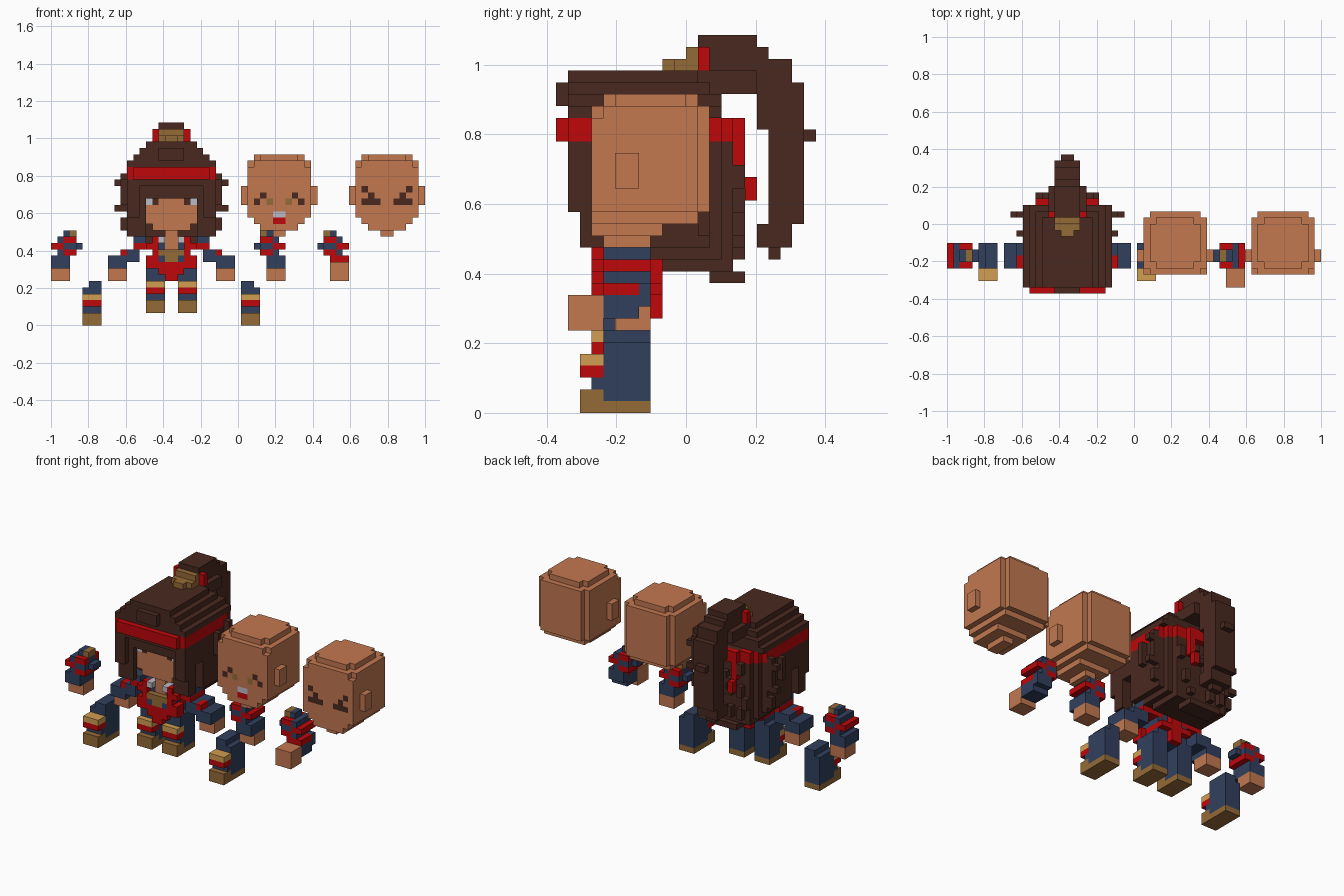
import bpy, bmesh, random
from mathutils import Vector

cube = bpy.data.objects.get("Cube")
if cube:
    bpy.data.objects.remove(cube)

UNIT = 2 / 59
random.seed(4)
COLOURS = {
    "hair brown": (.066, .022, .014),
    "skin": (.54, .188, .08),
    "red": (.52, .002, .003),
    "navy": (.031, .051, .111),
    "leather": (.3, .145, .038),
    "gold": (.64, .34, .085),
    "pale grey": (.5, .5, .56),
}
MATERIALS = []
for label, rgb in COLOURS.items():
    mat = bpy.data.materials.new(label)
    mat.use_nodes = True
    mat.diffuse_color = (*rgb, 1)
    mat.node_tree.nodes["Principled BSDF"].inputs["Base Color"].default_value = (*rgb, 1)
    MATERIALS.append(mat)
HAIR, SKIN, RED, NAVY, LEATHER, GOLD, GREY = range(len(MATERIALS))


class Part:
    """A block-built part: filled boxes on a grid, turned into its outer skin."""

    def __init__(self, name, origin, side=1):
        self.name, self.origin, self.side, self.cells = name, origin, side, {}

    def fill(self, colour, x, y, z, mirror=False):
        for i in range(*x):
            for j in range(*y):
                for k in range(*z):
                    self.cells[(i, j, k)] = colour
                    if mirror:
                        self.cells[(-i - 1, j, k)] = colour

    def both(self, colour, x, y, z):
        self.fill(colour, x, y, z, mirror=True)

    def build(self):
        bm = bmesh.new()
        for cell, colour in self.cells.items():
            for axis in range(3):
                for sign in (0, 1):
                    near = list(cell)
                    near[axis] += 2 * sign - 1
                    if tuple(near) in self.cells:
                        continue
                    a, b = (axis + 1) % 3, (axis + 2) % 3
                    loop = []
                    for da, db in ((0, 0), (1, 0), (1, 1), (0, 1)):
                        p = list(cell)
                        p[axis] += sign
                        p[a] += da
                        p[b] += db
                        x = self.origin + self.side * p[0] - 29.5
                        loop.append(bm.verts.new(Vector((x, p[1] - 11, p[2])) * UNIT))
                    if (sign == 0) != (self.side < 0):
                        loop.reverse()
                    bm.faces.new(loop).material_index = colour
        bmesh.ops.remove_doubles(bm, verts=bm.verts, dist=UNIT / 100)
        bmesh.ops.dissolve_limit(bm, angle_limit=.01, verts=bm.verts, edges=bm.edges,
                                 delimit={'MATERIAL', 'NORMAL'})
        mesh = bpy.data.meshes.new(self.name)
        for mat in MATERIALS:
            mesh.materials.append(mat)
        bm.to_mesh(mesh)
        bm.free()
        bpy.context.collection.objects.link(bpy.data.objects.new(self.name, mesh))


def head(name, origin):
    part = Part(name, origin)
    # Block with a rounded top and back, stepped jaw, neck and ears
    part.both(SKIN, x=(0, 5), y=(3, 12), z=(17, 25))
    part.both(SKIN, x=(0, 4), y=(12, 13), z=(17, 25))
    part.both(SKIN, x=(0, 5), y=(4, 12), z=(25, 26))
    part.both(SKIN, x=(0, 4), y=(3, 13), z=(25, 26))
    part.both(SKIN, x=(0, 4), y=(5, 11), z=(26, 27))
    part.both(SKIN, x=(0, 3), y=(4, 12), z=(26, 27))
    part.both(SKIN, x=(0, 4), y=(3, 12), z=(16, 17))
    part.both(SKIN, x=(0, 3), y=(3, 9), z=(15, 16))
    part.both(SKIN, x=(0, 1), y=(4, 8), z=(14, 15))
    part.both(SKIN, x=(5, 6), y=(5, 7), z=(19, 22))
    return part


def leg(name, origin, side, lift, front):
    part = Part(name, origin, side)
    # Trouser leg, boot and shin bands
    part.fill(NAVY, x=(0, 3), y=(front + 2, 8), z=(lift + 1, lift + 6))
    part.fill(NAVY, x=(0, 2), y=(front + 2, 8), z=(lift + 6, lift + 7))
    part.fill(LEATHER, x=(0, 3), y=(front, 8), z=(lift, lift + 1))
    part.fill(LEATHER, x=(0, 3), y=(front, front + 2), z=(lift, lift + 2))
    part.fill(NAVY, x=(0, 3), y=(front + 1, front + 2), z=(lift + 2, lift + 3))
    part.fill(RED, x=(0, 3), y=(front, front + 2), z=(lift + 3, lift + 4))
    part.fill(GOLD, x=(0, 3), y=(front, front + 2), z=(lift + 4, lift + 5))
    part.build()


def loose_arm(name, origin, side, bent=False):
    part = Part(name, origin, side)
    # Shoulder, wrapped upper arm, forearm and hand
    part.fill(NAVY, x=(2, 3), y=(5, 7), z=(14, 15))
    part.fill(LEATHER, x=(3, 4), y=(5, 7), z=(14, 15))
    part.fill(NAVY, x=(1, 4), y=(4, 8), z=(11, 14))
    part.fill(RED, x=(2, 4), y=(4, 5), z=(13, 14))
    part.fill(RED, x=(2, 4), y=(7, 8), z=(13, 14))
    part.fill(NAVY, x=(4, 5), y=(5, 7), z=(12, 13))
    part.fill(RED, x=(0, 2), y=(4, 8), z=(12, 13))
    part.fill(RED, x=(2, 4), y=(4, 8), z=(11, 12))
    part.fill(NAVY, x=(0, 3), y=(4, 8), z=(9, 11))
    if bent:
        part.fill(NAVY, x=(0, 3), y=(3, 7), z=(8, 10))
        part.fill(RED, x=(0, 3), y=(4, 7), z=(10, 11))
        part.fill(SKIN, x=(0, 3), y=(1, 4), z=(7, 10))
    else:
        part.fill(SKIN, x=(0, 3), y=(5, 8), z=(7, 9))
    part.build()


# Figure head with eyes
face = head("head", 19)
face.both(GREY, x=(3, 4), y=(3, 4), z=(19, 20))
face.both(HAIR, x=(2, 3), y=(3, 4), z=(19, 20))
face.build()

# Spare heads with painted expressions
smile = head("smiling_head", 36)
smile.both(HAIR, x=(2, 3), y=(3, 4), z=(20, 21))
smile.both(HAIR, x=(3, 4), y=(3, 4), z=(19, 20))
smile.both(LEATHER, x=(1, 2), y=(3, 4), z=(19, 20))
smile.both(GREY, x=(0, 1), y=(3, 4), z=(17, 18))
smile.both(RED, x=(0, 1), y=(3, 4), z=(16, 17))
smile.build()
wince = head("wincing_head", 53)
wince.both(HAIR, x=(3, 4), y=(3, 4), z=(21, 22))
wince.both(HAIR, x=(2, 3), y=(3, 4), z=(20, 21))
wince.both(HAIR, x=(1, 4), y=(3, 4), z=(19, 20))
wince.build()

# Hair: stepped cap, fringe, side locks and rounded back curtain
hair = Part("hair", 19)
for step in range(4):
    hair.both(HAIR, x=(0, 4 + step), y=(1, 12 + min(step, 2)), z=(28 - step, 29 - step))
hair.both(HAIR, x=(0, 2), y=(0, 1), z=(26, 28))
hair.both(HAIR, x=(0, 6), y=(1, 3), z=(22, 26))
hair.both(HAIR, x=(0, 6), y=(2, 3), z=(20, 22))
hair.both(HAIR, x=(5, 7), y=(1, 13), z=(19, 25))
hair.both(HAIR, x=(5, 7), y=(1, 3), z=(17, 20))
hair.both(HAIR, x=(4, 7), y=(2, 3), z=(14, 20))
hair.both(HAIR, x=(5, 7), y=(3, 4), z=(14, 20))
hair.both(HAIR, x=(5, 7), y=(6, 13), z=(14, 20))
hair.both(HAIR, x=(0, 6), y=(13, 14), z=(13, 26))
hair.both(HAIR, x=(0, 5), y=(14, 15), z=(12, 25))
hair.both(HAIR, x=(0, 5), y=(9, 14), z=(12, 14))
hair.both(HAIR, x=(0, 3), y=(13, 16), z=(11, 12))
hair.both(HAIR, x=(4, 6), y=(8, 14), z=(13, 16))
# Side tufts
hair.both(HAIR, x=(7, 8), y=(9, 10), z=(19, 23))
hair.both(HAIR, x=(7, 8), y=(12, 13), z=(15, 17))
hair.both(HAIR, x=(7, 8), y=(12, 13), z=(18, 24))
hair.both(HAIR, x=(8, 9), y=(12, 13), z=(18, 19))
hair.both(HAIR, x=(8, 9), y=(12, 13), z=(22, 23))
# Loose tufts over the back
for z in range(13, 23, 2):
    for n in range(4):
        x = random.randint(-5, 4)
        hair.fill(HAIR, x=(x, x + 1), y=(15, 16), z=(z, z + random.randint(1, 2)))
# Headband with knot tails
hair.both(RED, x=(6, 7), y=(1, 13), z=(23, 25))
hair.both(RED, x=(0, 6), y=(0, 2), z=(23, 25))
hair.both(RED, x=(5, 6), y=(13, 14), z=(23, 25))
hair.both(RED, x=(3, 5), y=(14, 15), z=(23, 25))
hair.both(RED, x=(0, 3), y=(15, 16), z=(23, 25))
hair.both(RED, x=(2, 3), y=(15, 16), z=(20, 24))
hair.both(RED, x=(2, 3), y=(16, 17), z=(18, 20))
hair.build()

# Ponytail arching back and down, with tie and ornament
tail = Part("ponytail", 19)
for half, y, z in (
    (2, (12, 17), (29, 32)), (2, (13, 18), (29, 31)), (3, (12, 17), (27, 29)),
    (2, (13, 20), (27, 30)), (2, (17, 21), (24, 28)), (2, (18, 21), (16, 24)),
    (1, (20, 22), (23, 24)), (2, (17, 20), (14, 16)), (1, (18, 19), (13, 14)),
):
    tail.both(HAIR, x=(0, half), y=y, z=z)
tail.both(RED, x=(2, 3), y=(12, 13), z=(29, 31))
tail.both(LEATHER, x=(0, 2), y=(11, 12), z=(29, 31))
tail.both(LEATHER, x=(0, 1), y=(9, 11), z=(29, 30))
tail.both(LEATHER, x=(1, 2), y=(10, 11), z=(29, 30))
tail.build()

# Torso with collar, straps, belt and sashes
torso = Part("torso", 19)
torso.both(NAVY, x=(0, 3), y=(4, 8), z=(8, 14))
torso.both(SKIN, x=(0, 1), y=(4, 7), z=(12, 14))
torso.both(GREY, x=(1, 2), y=(3, 5), z=(13, 14))
torso.both(RED, x=(2, 3), y=(3, 4), z=(11, 14))
torso.both(RED, x=(2, 4), y=(3, 8), z=(12, 13))
torso.both(RED, x=(0, 3), y=(4, 8), z=(10, 11))
torso.both(NAVY, x=(0, 2), y=(3, 5), z=(10, 11))
torso.both(LEATHER, x=(0, 2), y=(3, 5), z=(11, 12))
torso.both(LEATHER, x=(0, 1), y=(3, 5), z=(10, 11))
torso.both(RED, x=(2, 4), y=(3, 5), z=(9, 11))
torso.both(RED, x=(0, 2), y=(3, 4), z=(8, 10))
torso.both(RED, x=(0, 1), y=(3, 4), z=(7, 8))
torso.both(RED, x=(0, 1), y=(8, 9), z=(8, 13))
torso.both(RED, x=(1, 3), y=(8, 9), z=(10, 11))
torso.both(NAVY, x=(1, 4), y=(4, 8), z=(7, 9))
torso.build()

# Figure arms and legs
for label, origin, side in (("left", 19, 1), ("right", 19, -1)):
    arm = Part(label + "_arm", origin, side)
    arm.fill(NAVY, x=(4, 6), y=(4, 8), z=(12, 14))
    arm.fill(RED, x=(4, 6), y=(4, 8), z=(12, 13))
    arm.fill(NAVY, x=(5, 8), y=(4, 8), z=(10, 12))
    arm.fill(RED, x=(7, 8), y=(4, 6), z=(11, 12))
    arm.fill(NAVY, x=(7, 10), y=(4, 8), z=(9, 11))
    arm.fill(SKIN, x=(7, 10), y=(5, 8), z=(7, 9))
    arm.build()
    leg(label + "_leg", origin + side, side, lift=2, front=3)

# Spare limbs
leg("spare_right_leg", 8, -1, lift=0, front=2)
leg("spare_left_leg", 30, 1, lift=0, front=2)
loose_arm("spare_right_arm", 0, 1)
loose_arm("spare_left_arm", 37, -1)
loose_arm("spare_bent_arm", 47, -1, bent=True)
